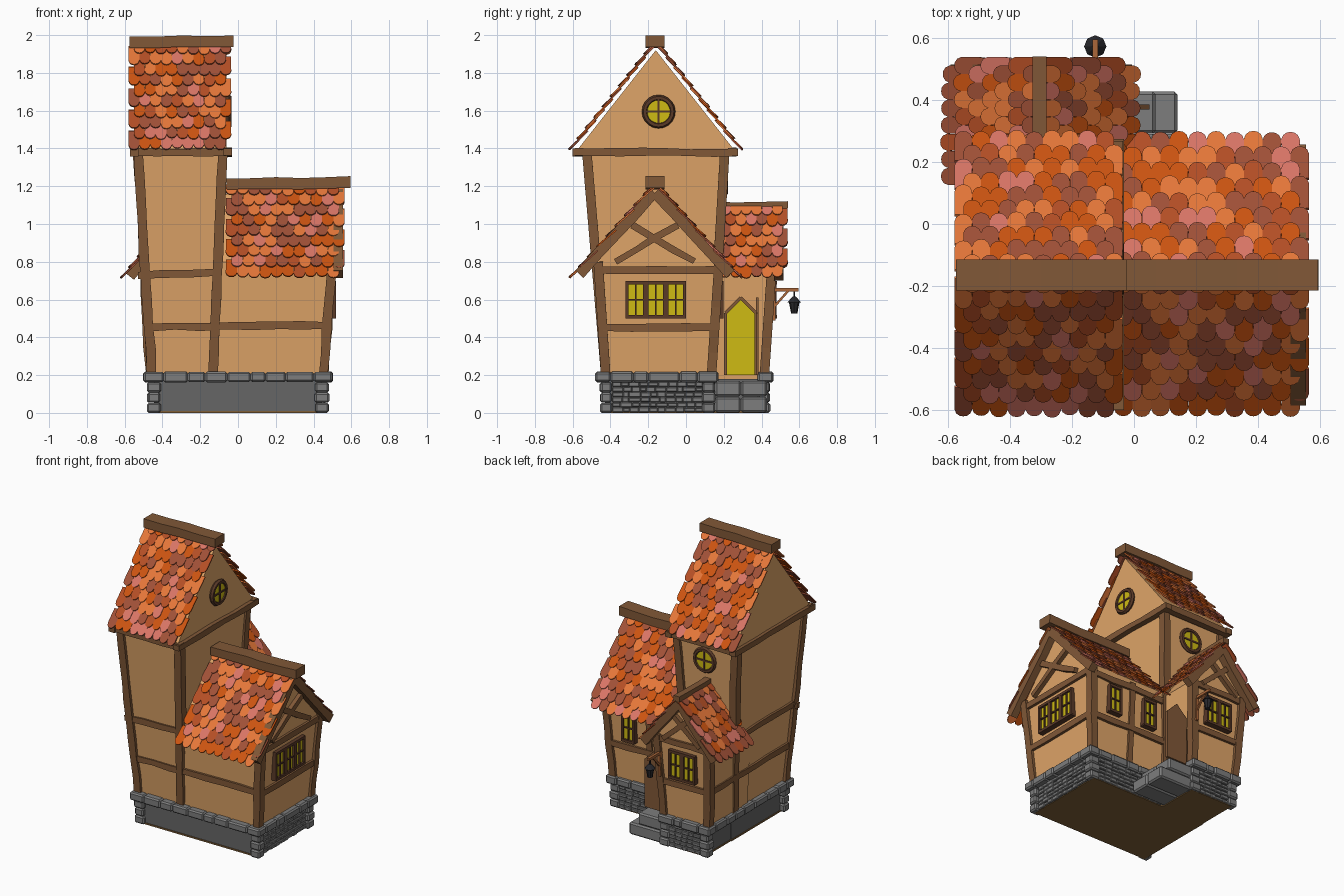
import bpy, bmesh, random
from math import pi
from mathutils import Vector as V, Matrix as M

if "Cube" in bpy.data.objects:
    bpy.data.objects.remove(bpy.data.objects["Cube"])
random.seed(4)
R = random.uniform
Z = V((0, 0, 1))

def mat(name, hexa):
    m = bpy.data.materials.new(name)
    lin = [(int(hexa[i:i + 2], 16) / 255) ** 2.2 for i in (0, 2, 4)]
    m.diffuse_color = (*lin, 1)
    m.use_nodes = True
    m.node_tree.nodes["Principled BSDF"].inputs["Base Color"].default_value = m.diffuse_color
    return m

PLASTER, WOOD, GLASS = mat("plaster", "DEA368"), mat("wood", "80593A"), mat("glass", "CDB91A")
STONE, DARK, IRON = mat("stone", "7C7C7C"), mat("mortar", "666666"), mat("iron", "2C2C30")
FLOOR, TRIM, POLE = mat("floor", "80603A"), mat("window_trim", "5A3C2C"), mat("bracket", "A9673C")
TILES = [mat("tile%d" % i, c) for i, c in enumerate(["CC5518", "E6773C", "D97566", "A0523A", "B4502A"])]

def finish(name, bm, *mats):
    bmesh.ops.recalc_face_normals(bm, faces=bm.faces)
    me = bpy.data.meshes.new(name)
    bm.to_mesh(me)
    bm.free()
    for m in mats:
        me.materials.append(m)
    ob = bpy.data.objects.new(name, me)
    bpy.context.collection.objects.link(ob)
    return ob

def prism(bm, pts, vec, idx=0):
    """Extrude a closed outline along a vector."""
    a = [bm.verts.new(p) for p in pts]
    b = [bm.verts.new(V(p) + V(vec)) for p in pts]
    n = len(a)
    faces = [bm.faces.new(a), bm.faces.new(b[::-1])]
    faces += [bm.faces.new((a[i], a[(i + 1) % n], b[(i + 1) % n], b[i])) for i in range(n)]
    for f in faces:
        f.material_index = idx

def beam(bm, p, q, w, d, n, j=0.004):
    """Slightly crooked timber from p to q; w across the wall, d along normal n."""
    p, q = V(p), V(q)
    t = q - p
    s = t.cross(V(n)).normalized()
    k = s.cross(t).normalized()
    seg = max(1, int(t.length / 0.12)) if j else 1
    rings = []
    for i in range(seg + 1):
        c = p + t * i / seg + s * R(-j, j)
        ww = w / 2 + R(-j, j) / 2
        rings.append([bm.verts.new(c + s * ww * a + k * d / 2 * b) for a, b in ((-1, -1), (1, -1), (1, 1), (-1, 1))])
    for a, b in zip(rings, rings[1:]):
        for i in range(4):
            bm.faces.new((a[i], a[(i + 1) % 4], b[(i + 1) % 4], b[i]))
    bm.faces.new(rings[0])
    bm.faces.new(rings[-1])

def beams(name, items, m=WOOD, j=0.004):
    bm = bmesh.new()
    for it in items:
        beam(bm, *it, j=j)
    finish(name, bm, m)

def walls(name, lo, hi, z0, z1, ridge=None):
    """Flared wall block; ridge lists the two gable points."""
    bm = bmesh.new()
    for x0, y0, x1, y1, z in ((*lo, z0), (*hi, z1)):
        for x, y in ((x0, y0), (x1, y0), (x1, y1), (x0, y1)):
            bm.verts.new((x, y, z))
    for r in ridge or ():
        bm.verts.new(r)
    bmesh.ops.convex_hull(bm, input=bm.verts)
    bmesh.ops.dissolve_limit(bm, angle_limit=0.01, verts=bm.verts, edges=bm.edges)
    finish(name, bm, PLASTER)

# plaster walls
walls("tower_walls", (-.46, -.43, -.13, .14), (-.54, -.53, -.07, .21), .18, 1.38)
walls("tower_gable", (-.55, -.585, -.06, .265), (-.55, -.585, -.06, .265), 1.37, 1.38,
      [(-.55, -.16, 1.92), (-.06, -.16, 1.92)])
walls("wing_walls", (-.3, -.43, .46, .14), (-.3, -.47, .50, .18), .18, .80, [(-.3, -.16, 1.16), (.5, -.16, 1.16)])
walls("porch_walls", (-.47, 0, -.13, .42), (-.5, 0, -.1, .46), .18, .78, [(-.3, 0, 1.05), (-.3, .46, 1.05)])

# shingled roof slopes
def shingles(name, o, along, up, cols, rows):
    bm = bmesh.new()
    o, along, up = V(o), V(along), V(up)
    u, v = along.normalized(), up.normalized()
    n = u.cross(v)
    if n.z < 0:
        n = -n
    w, h = along.length / cols, up.length / rows
    for r in range(rows):
        for c in range(cols):
            x = w * (c + .5 + (.25 if r % 2 else -.25))
            y, hw, top = h * r + R(-.006, .006), w * .5, min(h * 1.85, h * (rows - r))
            shape = [(-.97, top), (-1, .42 * h), (-.8, .17 * h), (-.42, .02 * h), (0, -.02 * h),
                     (.42, .02 * h), (.8, .17 * h), (1, .42 * h), (.97, top)]
            tilt = R(.014, .02)
            pts = [o + u * (x + a * hw) + v * (y + b) + n * tilt * (1 - b / (h * 1.85)) for a, b in shape]
            prism(bm, pts, n * .008, random.choice((0, 0, 1, 1, 2, 3, 3, 4)))
    finish(name, bm, *TILES)

for s, y, tag in ((1, -.6, "front"), (-1, .28, "back")):
    shingles("tower_roof_" + tag, (-.565, y, 1.385), (.515, 0, 0), (0, s * .44, .56), 9, 10)
    shingles("wing_roof_" + tag, (-.05, y, .705), (.60, 0, 0), (0, s * .44, .49), 10, 9)
for s, x, tag in ((1, -.6, "left"), (-1, 0, "right")):
    shingles("porch_roof_" + tag, (x, .14, .705), (0, .385, 0), (s * .3, 0, .385), 7, 7)

# ridge beams
beams("ridge_beams", [((-.575, -.165, 1.965), (-.025, -.165, 1.965), .06, .1, (0, 1, 0)),
                      ((-.06, -.165, 1.21), (.595, -.165, 1.222), .06, .1, (0, 1, 0)),
                      ((-.305, .15, 1.1), (-.305, .54, 1.1), .035, .045, (1, 0, 0))])

# corner posts
def post(a, b, z1):
    return ((*a, .2), (*b, z1), .05, .05, (0, 1, 0))
beams("corner_posts", [post((x, y), (X, Y), 1.38) for x, X in ((-.455, -.53), (-.135, -.08))
                       for y, Y in ((-.425, -.525), (.135, .205))] +
      [post((.455, y), (.495, Y), .8) for y, Y in ((-.425, -.465), (.135, .175))] +
      [post((x, .415), (X, .455), .78) for x, X in ((-.465, -.495), (-.135, -.105))] +
      [((.16, .14, .2), (.16, .175, .78), .04, .03, (0, 1, 0))])

# horizontal rails
FY, FX = (0, 1, 0), (1, 0, 0)
beams("wall_rails", [((-.47, -.45, .455), (.48, -.45, .465), .04, .03, FY), ((.48, -.44, .455), (.48, .15, .45), .04, .03, FX),
                     ((-.1, .16, .455), (.47, .16, .455), .04, .03, FY), ((-.48, .44, .455), (-.12, .44, .455), .04, .03, FY),
                     ((-.48, -.44, .46), (-.48, .43, .455), .04, .03, FX), ((-.53, -.475, .73), (-.1, -.475, .745), .04, .03, FY),
                     ((.50, -.44, .76), (.50, .15, .755), .04, .03, FX), ((-.5, .46, .755), (-.1, .46, .755), .04, .03, FY),
                     ((-.5, -.46, .74), (-.5, .44, .74), .04, .03, FX), ((-.1, .175, .74), (.48, .175, .74), .04, .03, FY)])
beams("tower_eave_beams", [((x, -.6, 1.38), (x, .275, 1.38), .04, .045, FX) for x in (-.55, -.055)] +
      [((-.565, y, 1.38), (-.035, y, 1.38), .04, .045, FY) for y in (-.565, .245)])

# gable rafters and crossed braces
def truss(name, c, u, n, half, apex, foot, cross):
    c, u, n = V(c), V(u), V(n)
    P = lambda a, z, off: c + u * a + Z * z + n * off
    items = []
    for s in (-1, 1):
        items.append((P(0, apex, .025), P(s * half, foot, .025), .055, .05, n))
        items.append((P(-s * half * .52, cross - .12, .008), P(s * half * .3, cross + .075, .008), .035, .03, n))
    beams(name, items)
truss("wing_truss", (.505, -.165, 0), FY, FX, .40, 1.165, .735, .92)
truss("porch_truss", (-.3, .465, 0), FX, FY, .27, 1.055, .72, .89)

# windows
def window(name, c, n, w, h, lights):
    c, n = V(c), V(n)
    u = Z.cross(n)
    bm = bmesh.new()
    beam(bm, c - Z * h / 2, c + Z * h / 2, w, .03, n, 0)
    finish(name + "_glass", bm, GLASS)
    items, c = [], c + n * .008
    k = w / lights
    for i in range(lights):
        m = c + u * (k * (i + .5) - w / 2)
        for s in (-1, 1):
            items.append((m + u * s * (k / 2 - .007) - Z * h / 2, m + u * s * (k / 2 - .007) + Z * h / 2, .016, .04, n))
            items.append((m - u * k / 2 + Z * s * h / 2, m + u * k / 2 + Z * s * h / 2, .018, .042, n))
        items.append((m - Z * h / 2, m + Z * h / 2, .008, .034, n))
        items.append((m - u * k / 2, m + u * k / 2, .008, .034, n))
    beams(name + "_frame", items, TRIM, 0)

window("gable_window", (.49, -.16, .6), FX, .32, .18, 3)
window("porch_window", (-.3, .452, .6), FY, .2, .18, 2)
window("wing_window_a", (.31, .17, .6), FY, .1, .18, 1)
window("wing_window_b", (.03, .17, .6), FY, .1, .18, 1)

def round_window(name, c, n):
    c, n = V(c), V(n)
    rot = n.to_track_quat('Z', 'Y').to_matrix().to_4x4()
    bm = bmesh.new()
    bmesh.ops.create_cone(bm, cap_ends=True, segments=20, radius1=.07, radius2=.07, depth=.03, matrix=M.Translation(c) @ rot)
    finish(name + "_glass", bm, GLASS)
    bpy.ops.mesh.primitive_torus_add(location=c + n * .008, rotation=rot.to_euler(), major_radius=.073, minor_radius=.016,
                                     major_segments=20, minor_segments=6)
    ob = bpy.context.object
    ob.name = name + "_ring"
    ob.data.materials.append(TRIM)
    u = Z.cross(n)
    beams(name + "_bars", [(c - d * .07 + n * .01, c + d * .07 + n * .01, .012, .02, n) for d in (u, Z)], TRIM, 0)
round_window("tower_round_window", (-.055, -.145, 1.595), FX)
round_window("tower_back_window", (-.29, .20, 1.24), FY)

# doorway, frame and open door leaf
bm = bmesh.new()
arch = [(-.08, .2), (.08, .2), (.08, .53), (0, .61), (-.08, .53)]
prism(bm, [(-.13, .29 + a, z) for a, z in arch], (.025, 0, 0))
finish("doorway", bm, GLASS)
beams("door_frame", [((-.11, .29 + arch[i][0], arch[i][1]), (-.11, .29 + arch[i + 1][0], arch[i + 1][1]), .016, .035, FX)
                     for i in (1, 2, 3)] + [((-.11, .21, .53), (-.11, .21, .2), .016, .035, FX)], WOOD, 0)
bm = bmesh.new()
prism(bm, [(-.03 + a, .37, z) for a, z in arch], (0, .015, 0))
finish("door_leaf", bm, WOOD)

# lantern on its bracket
L = -.125
beams("lantern_bracket", [((L, .45, .652), (L, .595, .652), .018, .018, FX), ((L, .465, .49), (L, .465, .65), .018, .018, FX),
                          ((L, .465, .56), (L, .54, .645), .012, .012, FX)], POLE, 0)
bm = bmesh.new()
for r1, r2, z0, z1 in ((.018, .018, .525, .535), (.018, .028, .535, .585), (.036, .01, .585, .615), (.005, .005, .61, .65)):
    bmesh.ops.create_cone(bm, cap_ends=True, segments=8, radius1=r1, radius2=r2, depth=z1 - z0,
                          matrix=M.Translation((L, .573, (z0 + z1) / 2)))
finish("lantern", bm, IRON)

# stone base
def stones(name, items, bevel, m=STONE):
    bm = bmesh.new()
    for c, s in items:
        bmesh.ops.create_cube(bm, size=1, matrix=M.Translation(c) @ M.Diagonal((*s, 1)))
    if bevel:
        bmesh.ops.bevel(bm, geom=bm.edges[:], offset=bevel, segments=1, affect='EDGES', profile=.5)
    finish(name, bm, m)

def course(p, q, h, d, size):
    """Row of uneven stones from p to q."""
    p, q = V(p), V(q)
    n = max(1, round((q - p).length / size))
    cuts = [0] + [(i + R(-.25, .25)) / n for i in range(1, n)] + [1]
    out = []
    for a, b in zip(cuts, cuts[1:]):
        l = (q - p).length * (b - a)
        dd, hh = d + R(-.006, .006), h + R(-.004, .004)
        out.append((p.lerp(q, (a + b) / 2), (l, dd, hh) if abs((q - p).x) > .01 else (dd, l, hh)))
    return out

stones("foundation", [((0, -.145, .095), (.89, .57, .17)), ((-.28, .27, .095), (.32, .3, .17))], 0, DARK)
stones("floor", [((0, -.145, .005), (.9, .58, .01)), ((-.28, .275, .005), (.33, .3, .01))], 0, FLOOR)
caps = [((-.5, -.44), (.5, -.44)), ((.46, -.4), (.46, .17)), ((-.1, .13), (.42, .13)), ((-.5, .42), (-.1, .42)), ((-.46, -.4), (-.46, .38))]
stones("cap_stones", [s for a, b in caps for s in course((*a, .19), (*b, .19), .055, .08, .11)], .009)
stones("corner_stones", [((x, y, .027 + .054 * i), (.07 + R(-.008, .008), .066 + R(-.008, .008), .053))
                         for x, y in ((-.445, -.423), (.445, -.423), (.445, .12), (-.445, .41), (-.14, .41)) for i in range(3)], .009)
faces = [((.447, -.39), (.447, .09)), ((-.1, .137), (.41, .137)), ((-.41, .418), (-.17, .418))]
stones("wall_bricks", [s for a, b in faces for i in range(6) for s in course((*a, .016 + .027 * i), (*b, .016 + .027 * i), .024, .03, .05)], .004)

# two entrance steps
stones("steps", [((x, y, z), (w, .136, .083)) for y in (.222, .36)
                 for x, z, w in ((-.025, .128, .19), (.01, .043, .26))], .01)
